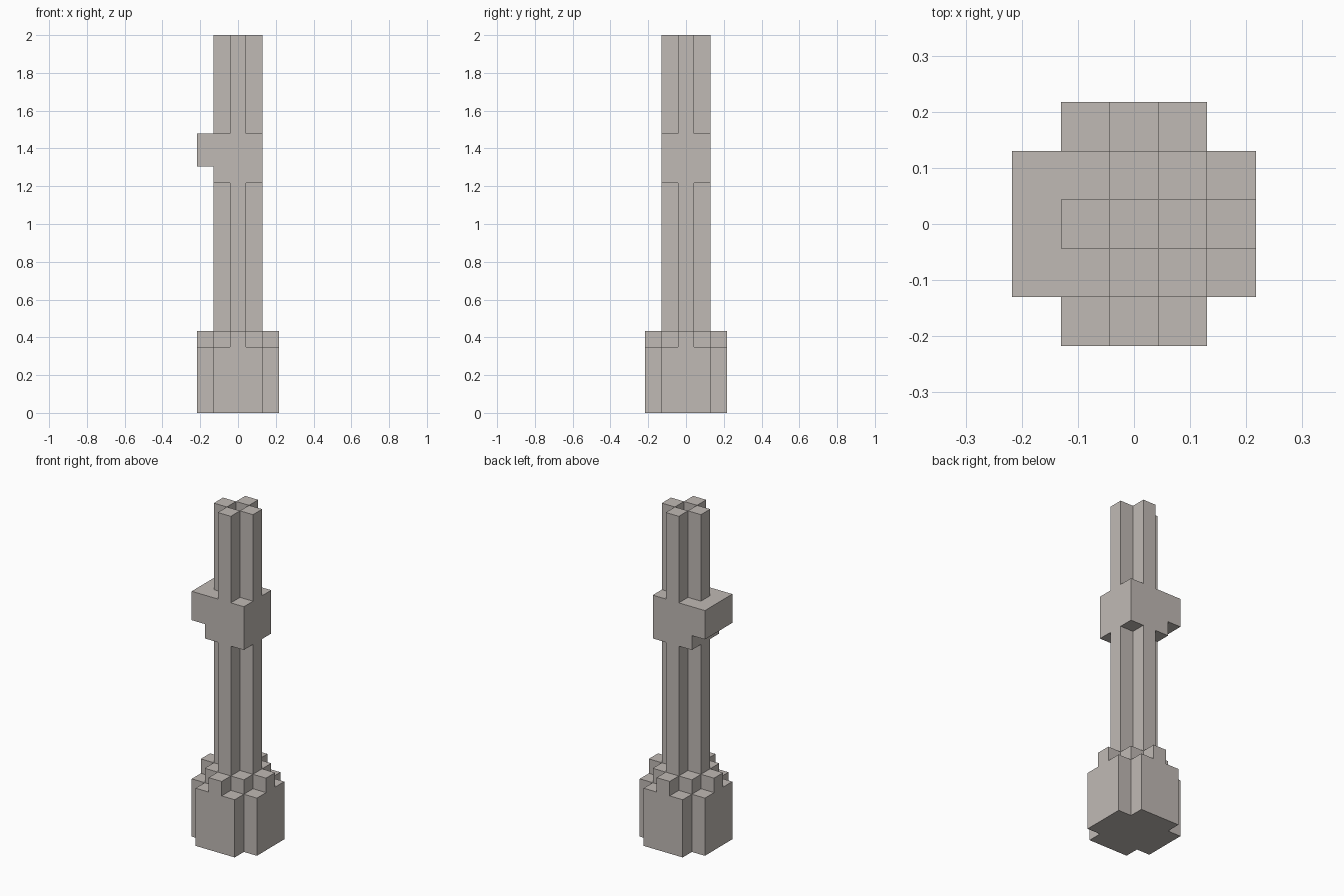
import bpy
import bmesh

U = 2 / 23  # one block of the grid

cube = bpy.data.objects.get("Cube")
if cube:
    bpy.data.objects.remove(cube, do_unlink=True)

stone = bpy.data.materials.new("warm grey")
stone.use_nodes = True
colour = (0.53, 0.49, 0.46, 1)
stone.diffuse_color = colour
stone.node_tree.nodes["Principled BSDF"].inputs["Base Color"].default_value = colour


def prism(name, outline, z0, z1):
    """Extrude an outline, in block units, from z0 to z1."""
    bm = bmesh.new()
    base = bm.faces.new([bm.verts.new((x * U, y * U, z0 * U)) for x, y in outline])
    top = bmesh.ops.extrude_face_region(bm, geom=[base])["geom"]
    verts = [v for v in top if isinstance(v, bmesh.types.BMVert)]
    bmesh.ops.translate(bm, verts=verts, vec=(0, 0, (z1 - z0) * U))
    bmesh.ops.recalc_face_normals(bm, faces=bm.faces)
    mesh = bpy.data.meshes.new(name)
    bm.to_mesh(mesh)
    bm.free()
    mesh.materials.append(stone)
    obj = bpy.data.objects.new(name, mesh)
    bpy.context.collection.objects.link(obj)
    return obj


def rect(x0, x1, y0, y1):
    return [(x0, y0), (x1, y0), (x1, y1), (x0, y1)]


def cell(x, y):
    return rect(x - 0.5, x + 0.5, y - 0.5, y + 0.5)


def cross(inner, outer):
    """Plus-shaped outline with arms of half width inner."""
    i, o = inner, outer
    quarter = [(o, -i), (o, i), (i, i)]
    points = []
    for _ in range(4):
        points += quarter
        quarter = [(-y, x) for x, y in quarter]
    return points


arms = [(1, 0), (0, 1), (-1, 0), (0, -1)]
corners = [(1, 1), (-1, 1), (-1, -1), (1, -1)]

# Wide notched base with raised studs around the shaft
prism("base", cross(1.5, 2.5), 0, 4)
for n, (x, y) in enumerate(arms):
    prism(f"base_arm_stud_{n + 1}", cell(2 * x, 2 * y), 4, 5)
for n, (x, y) in enumerate(corners):
    prism(f"base_corner_stud_{n + 1}", cell(x, y), 4, 5)

# Fluted lower shaft
prism("lower_shaft", cross(0.5, 1.5), 4, 14)

# Collar and its overhanging lug on the right side
prism("collar", rect(-1.5, 1.5, -1.5, 1.5), 14, 17)
prism("collar_lug", rect(-2.5, -1.5, -1.5, 1.5), 15, 17)

# Upper shaft: four bars round a core that stops short of the top
prism("upper_core", cell(0, 0), 17, 22)
for n, (x, y) in enumerate(arms):
    prism(f"upper_bar_{n + 1}", cell(x, y), 17, 23)
